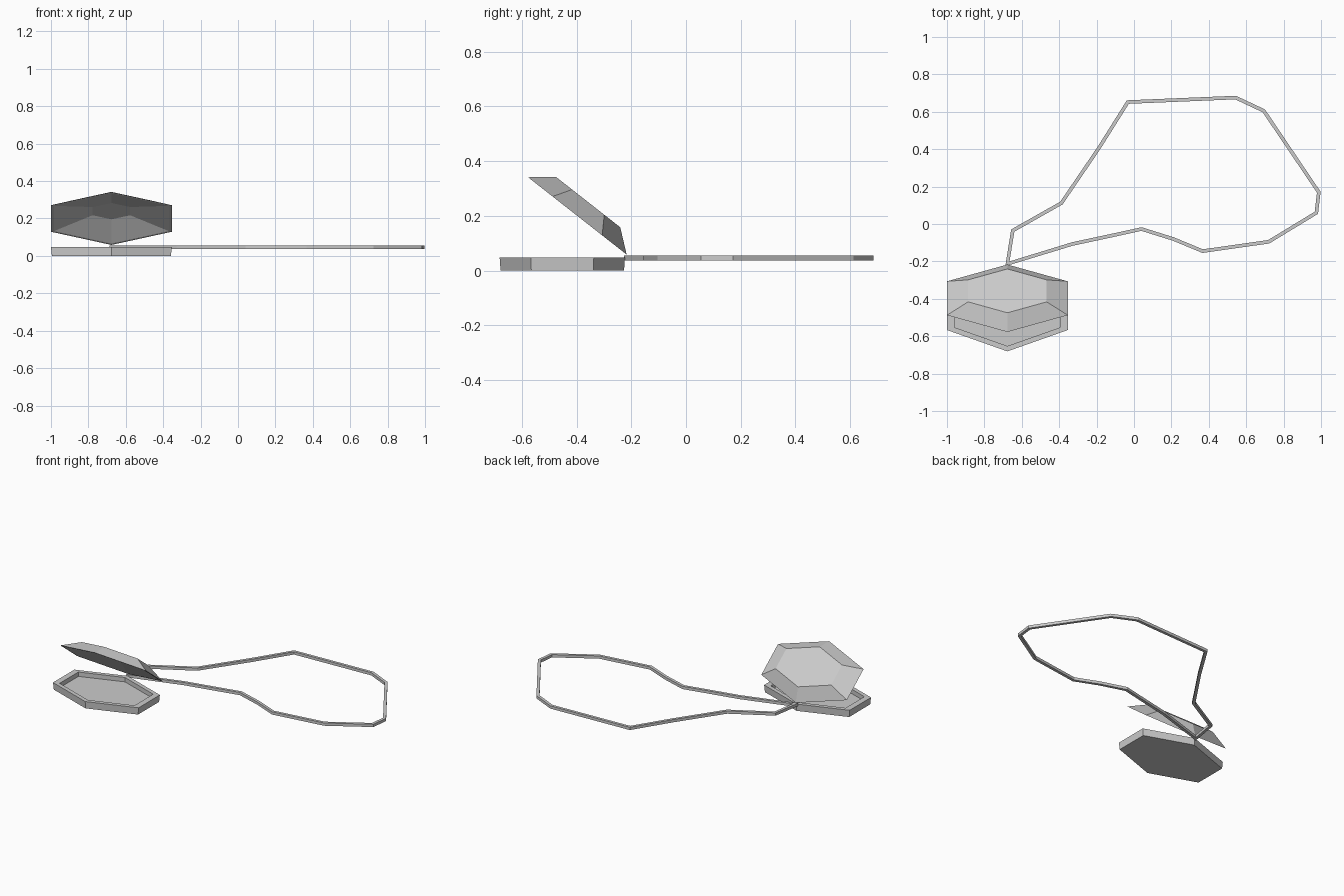
import bpy, bmesh
from math import radians
from mathutils import Vector, Matrix

if "Cube" in bpy.data.objects:
    bpy.data.objects.remove(bpy.data.objects["Cube"])

HEX = [(0, -0.229), (0.323, -0.115), (0.323, 0.115),
       (0, 0.229), (-0.323, 0.115), (-0.323, -0.115)]


def finish(bm, name):
    bmesh.ops.recalc_face_normals(bm, faces=bm.faces)
    mesh = bpy.data.meshes.new(name)
    bm.to_mesh(mesh)
    bm.free()
    obj = bpy.data.objects.new(name, mesh)
    bpy.context.collection.objects.link(obj)
    return obj


def bridge(bm, a, b):
    n = len(a)
    for i in range(n):
        j = (i + 1) % n
        bm.faces.new((a[i], a[j], b[j], b[i]))


def hex_shell(name, rings):
    """Capped loft through scaled copies of the hexagon: (scale, z)."""
    bm = bmesh.new()
    loops = [[bm.verts.new((x * s, y * s, z)) for x, y in HEX] for s, z in rings]
    for a, b in zip(loops, loops[1:]):
        bridge(bm, a, b)
    bm.faces.new(loops[0])
    bm.faces.new(loops[-1])
    return finish(bm, name)


# Hexagonal tray with a recessed floor
tray = hex_shell("locket_base", [(0.875, 0.018), (0.875, 0.048), (1, 0.048), (0.985, 0)])
tray.data.transform(Matrix.Translation((-0.677, -0.452, 0)))

# Hollow faceted lid, hinged open
lid = hex_shell("locket_lid", [(0.31, 0.05), (0.95, 0), (1, 0), (0.65, 0.064)])
lid.data.transform(Matrix.Translation((-0.677, -0.397, 0.2))
                   @ Matrix.Rotation(radians(-38.1), 4, 'X'))

# Necklace loop: square section swept along a flat closed path with mitred corners
PATH = [(-0.677, -0.213), (-0.648, -0.035), (-0.388, 0.112), (-0.185, 0.41),
        (-0.033, 0.652), (0.543, 0.676), (0.694, 0.605), (0.988, 0.17),
        (0.975, 0.06), (0.72, -0.095), (0.367, -0.145), (0.21, -0.08),
        (0.04, -0.027), (-0.12, -0.062), (-0.33, -0.107)]
HALF, Z0, Z1 = 0.0095, 0.037, 0.056

bm = bmesh.new()
pts = [Vector(p) for p in PATH]
loops = [[], [], [], []]
for i, p in enumerate(pts):
    d0 = (p - pts[i - 1]).normalized()
    d1 = (pts[(i + 1) % len(pts)] - p).normalized()
    n0, n1 = Vector((-d0.y, d0.x)), Vector((-d1.y, d1.x))
    m = (n0 + n1).normalized()
    off = m * min(HALF / m.dot(n0), HALF * 1.8)
    for k, (side, z) in enumerate([(1, Z0), (1, Z1), (-1, Z1), (-1, Z0)]):
        q = p + off * side
        loops[k].append(bm.verts.new((q.x, q.y, z)))
for k in range(4):
    bridge(bm, loops[k], loops[(k + 1) % 4])
finish(bm, "necklace_chain")
